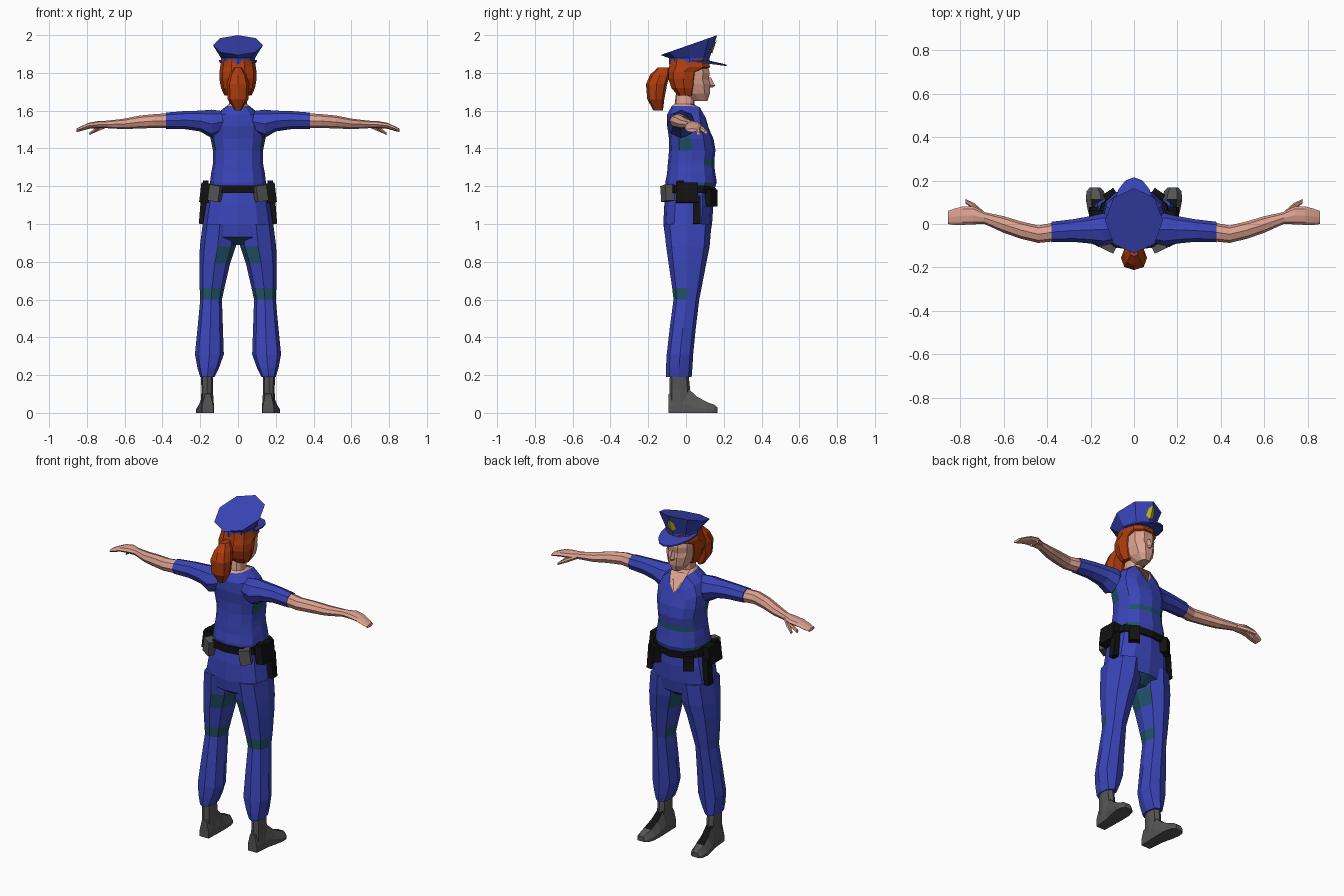
import bpy, bmesh, math
from mathutils import Vector, Matrix


def material(name, rgb):
    m = bpy.data.materials.new(name)
    m.diffuse_color = (*rgb, 1)
    return m


BLUE = material("uniform blue", (0.042, 0.06, 0.48))
TEAL = material("dark teal patch", (0.016, 0.085, 0.14))
SKIN = material("skin", (0.72, 0.36, 0.28))
HAIR = material("red hair", (0.42, 0.045, 0.004))
GREY = material("boot grey", (0.09, 0.09, 0.09))
BLACK = material("belt black", (0.006, 0.006, 0.006))
GOLD = material("badge gold", (0.62, 0.52, 0.01))


def finish(name, bm, mats, mirror=False, paint=None):
    """Turn a bmesh into an object; paint(centre, normal) picks the material."""
    bmesh.ops.recalc_face_normals(bm, faces=bm.faces)
    bm.normal_update()
    if paint:
        for f in bm.faces:
            f.material_index = int(paint(f.calc_center_median(), f.normal))
    me = bpy.data.meshes.new(name)
    bm.to_mesh(me)
    bm.free()
    for m in mats:
        me.materials.append(m)
    ob = bpy.data.objects.new(name, me)
    bpy.context.collection.objects.link(ob)
    if mirror:
        mod = ob.modifiers.new("mirror", 'MIRROR')
        mod.use_mirror_merge = False
    return ob


def loft(name, rings, mats, mirror=False, paint=None, caps=True):
    bm = bmesh.new()
    vs = [[bm.verts.new(p) for p in r] for r in rings]
    n = len(vs[0])
    for a, b in zip(vs, vs[1:]):
        for i in range(n):
            j = (i + 1) % n
            bm.faces.new((a[i], a[j], b[j], b[i]))
    if caps:
        bm.faces.new(vs[0])
        bm.faces.new(vs[-1])
    return finish(name, bm, mats, mirror, paint)


def power(v, p):
    return math.copysign(abs(v) ** p, v) if abs(v) > 1e-6 else 0.0


def zring(z, y0, y1, rx, cx=0, n=12, p=0.85, dip=0, tilt=0):
    """Horizontal section from y0 to y1; dip lowers its front, tilt slopes it."""
    pts, cy, ry = [], (y0 + y1) / 2, (y1 - y0) / 2
    for i in range(n):
        a = 2 * math.pi * i / n
        s, c = math.sin(a), math.cos(a)
        y = ry * power(s, p)
        pts.append(Vector((cx + rx * power(c, p), cy + y,
                           z - dip * max(0, s) ** 4 + tilt * y)))
    return pts


def xring(x, cy, cz, ry, rz, n=8):
    return [Vector((x, cy + ry * math.cos(2 * math.pi * i / n),
                    cz + rz * math.sin(2 * math.pi * i / n))) for i in range(n)]


def box(name, loc, size, mat, turn=0, lean=0, mirror=True):
    bm = bmesh.new()
    bmesh.ops.create_cube(bm, size=1)
    m = (Matrix.Translation(loc) @ Matrix.Rotation(turn, 4, 'Z')
         @ Matrix.Rotation(lean, 4, 'Y') @ Matrix.Diagonal((*size, 1)))
    bm.transform(m)
    return finish(name, bm, [mat], mirror)


# Shirt, with a V neckline
neckline = zring(1.625, -0.075, 0.115, 0.06, dip=0.11)
loft("shirt", [
    zring(1.16, -0.105, 0.143, 0.155), zring(1.22, -0.11, 0.163, 0.148),
    zring(1.27, -0.10, 0.155, 0.142), zring(1.31, -0.097, 0.15, 0.134),
    zring(1.34, -0.094, 0.15, 0.132), zring(1.39, -0.09, 0.156, 0.133),
    zring(1.45, -0.09, 0.146, 0.145), zring(1.52, -0.10, 0.132, 0.145, dip=0.04),
    zring(1.58, -0.10, 0.12, 0.118, dip=0.07), neckline],
    [BLUE, TEAL],
    paint=lambda c, n: (1.39 < c.z < 1.5 and abs(n.x) > 0.8 and c.y < 0.03)
    or (1.31 < c.z < 1.34 and n.y > 0.4 and abs(c.x) > 0.03)
    or (c.z < 1.22 and abs(n.x) > 0.6 and c.y > 0))

# Neck and open collar skin
loft("neck", [neckline, zring(1.635, -0.06, 0.045, 0.047),
              zring(1.72, -0.05, 0.05, 0.045)], [SKIN])

# Trousers: seat and legs
loft("trouser_seat", [
    zring(1.20, -0.10, 0.14, 0.15), zring(1.10, -0.115, 0.145, 0.17),
    zring(1.00, -0.12, 0.138, 0.186), zring(0.93, -0.11, 0.125, 0.19),
    zring(0.89, -0.05, 0.07, 0.12)],
    [BLUE, TEAL], paint=lambda c, n: n.z < -0.6)


def leg_ring(z, x0, x1, y0, y1):
    return zring(z, y0, y1, (x1 - x0) / 2, (x0 + x1) / 2, n=8)


loft("trouser_leg", [
    leg_ring(1.0, 0.005, 0.187, -0.118, 0.135), leg_ring(0.88, 0.012, 0.202, -0.105, 0.125),
    leg_ring(0.79, 0.042, 0.205, -0.092, 0.107), leg_ring(0.66, 0.072, 0.203, -0.073, 0.082),
    leg_ring(0.60, 0.085, 0.2, -0.066, 0.07), leg_ring(0.45, 0.08, 0.214, -0.086, 0.052),
    leg_ring(0.31, 0.075, 0.228, -0.102, 0.038), leg_ring(0.24, 0.10, 0.215, -0.106, 0.034),
    leg_ring(0.19, 0.125, 0.2, -0.106, 0.03)],
    [BLUE, TEAL], mirror=True,
    paint=lambda c, n: (0.6 < c.z < 0.66 and (n.y < 0 or n.x < -0.5))
    or (0.79 < c.z < 0.88 and n.x < -0.3 and n.y < 0.3))

# Boots: shaft and foot with black lacing
loft("boot_shaft", [
    zring(0.22, -0.085, 0.012, 0.031, 0.165, n=8), zring(0.12, -0.088, 0.022, 0.031, 0.163, n=8),
    zring(0.03, -0.09, 0.035, 0.034, 0.163, n=8)],
    [GREY, BLACK], mirror=True, paint=lambda c, n: n.y > 0.7 and c.z < 0.13)


def foot_ring(y, cx, w, h):
    prof = [(-w, 0), (w, 0), (w, 0.35 * h), (0.5 * w, h), (-0.5 * w, h), (-w, 0.35 * h)]
    return [Vector((cx + x, y, z)) for x, z in prof]


loft("boot_foot", [
    foot_ring(-0.093, 0.160, 0.03, 0.10), foot_ring(0.01, 0.163, 0.036, 0.13),
    foot_ring(0.06, 0.169, 0.043, 0.085), foot_ring(0.115, 0.175, 0.047, 0.055),
    foot_ring(0.15, 0.178, 0.04, 0.043), foot_ring(0.168, 0.18, 0.024, 0.028)],
    [GREY, BLACK], mirror=True,
    paint=lambda c, n: n.z > 0.6 and 0.02 < c.y < 0.12 and abs(c.x - 0.17) < 0.015)

# Arms: sleeve, bare forearm with hand, thumb
loft("sleeve", [
    xring(0.06, -0.03, 1.545, 0.05, 0.05), xring(0.14, -0.025, 1.53, 0.075, 0.075),
    xring(0.20, -0.027, 1.545, 0.063, 0.055), xring(0.28, -0.03, 1.55, 0.052, 0.048),
    xring(0.38, -0.037, 1.547, 0.047, 0.043)], [BLUE], mirror=True)
loft("forearm_and_hand", [
    xring(0.37, -0.037, 1.547, 0.043, 0.039), xring(0.44, -0.047, 1.545, 0.04, 0.037),
    xring(0.52, -0.028, 1.54, 0.04, 0.034), xring(0.60, -0.002, 1.53, 0.038, 0.028),
    xring(0.69, 0.028, 1.527, 0.027, 0.02), xring(0.74, 0.04, 1.526, 0.042, 0.019),
    xring(0.79, 0.038, 1.52, 0.042, 0.016), xring(0.825, 0.033, 1.507, 0.038, 0.013),
    xring(0.855, 0.03, 1.496, 0.03, 0.009)], [SKIN], mirror=True)
loft("thumb", [
    xring(0.69, 0.045, 1.523, 0.012, 0.012, 6), xring(0.735, 0.08, 1.505, 0.016, 0.013, 6),
    xring(0.775, 0.105, 1.485, 0.010, 0.009, 6)], [SKIN], mirror=True)
loft("curled_finger", [
    xring(0.73, 0.065, 1.518, 0.014, 0.012, 6),
    xring(0.785, 0.065, 1.478, 0.011, 0.009, 6)], [SKIN], mirror=True)

# Head and nose
loft("head", [
    zring(1.652, 0.03, 0.115, 0.03, n=10), zring(1.69, -0.04, 0.13, 0.06, n=10),
    zring(1.74, -0.08, 0.133, 0.076, n=10), zring(1.765, -0.085, 0.125, 0.08, n=10),
    zring(1.80, -0.088, 0.13, 0.082, n=10), zring(1.86, -0.08, 0.115, 0.078, n=10)], [SKIN])
loft("nose", [
    zring(1.775, 0.105, 0.132, 0.008, n=4, p=1), zring(1.732, 0.10, 0.154, 0.017, n=4, p=1),
    zring(1.722, 0.10, 0.14, 0.013, n=4, p=1)], [SKIN])

# Hair and ponytail
loft("hair", [
    zring(1.68, -0.045, 0.042, 0.072, n=10), zring(1.72, -0.08, 0.06, 0.09, n=10),
    zring(1.77, -0.097, 0.068, 0.099, n=10), zring(1.805, -0.097, 0.075, 0.098, n=10),
    zring(1.83, -0.095, 0.132, 0.095, n=10), zring(1.87, -0.085, 0.122, 0.086, n=10)], [HAIR])
loft("ponytail", [
    zring(1.828, -0.15, -0.085, 0.02, n=8), zring(1.79, -0.19, -0.085, 0.045, n=8),
    zring(1.74, -0.212, -0.10, 0.06, n=8), zring(1.66, -0.205, -0.115, 0.055, n=8),
    zring(1.60, -0.172, -0.122, 0.015, n=8)], [HAIR])

# Peaked cap: band with flared tilted crown, visor, badge
loft("cap", [
    zring(1.845, -0.09, 0.125, 0.09, n=8, p=1), zring(1.878, -0.09, 0.125, 0.09, n=8, p=1),
    zring(1.947, -0.135, 0.165, 0.133, n=8, p=1, tilt=0.35)], [BLUE])
visor = []
for i in range(9):
    a = math.pi * i / 8
    c, s = math.cos(a), math.sin(a)
    inner, outer = (0.08 * c, 0.03 + 0.08 * s), (0.1 * c, 0.03 + 0.185 * s)
    zi, zo = 1.868, 1.868 - 0.024 * s
    visor.append([Vector((*inner, zi)), Vector((*outer, zo)),
                  Vector((*outer, zo - 0.008)), Vector((*inner, zi - 0.008))])
loft("cap_visor", visor, [BLUE])

bm = bmesh.new()
spine = [bm.verts.new((0, 0.131 + 0.33 * (z - 1.878), z)) for z in (1.9, 1.92, 1.95, 1.975)]
for side in (1, -1):
    edge = [bm.verts.new((side * w, 0.131 + 0.33 * (z - 1.878) - 0.4 * w, z))
            for w, z in ((0.026, 1.915), (0.02, 1.955))]
    bm.faces.new((spine[0], edge[0], spine[1]))
    bm.faces.new((spine[1], edge[0], edge[1], spine[2]))
    bm.faces.new((spine[2], edge[1], spine[3]))
finish("cap_badge", bm, [GOLD])

# Duty belt and its pouches
loft("belt", [zring(1.165, -0.122, 0.155, 0.172, dip=0.015),
              zring(1.205, -0.122, 0.158, 0.166, dip=0.015)], [BLACK])
box("back_pouch", (0.118, -0.098, 1.163), (0.062, 0.05, 0.085), GREY, turn=0.45, lean=-0.15)
box("side_holster", (0.175, 0.005, 1.165), (0.05, 0.115, 0.105), BLACK, lean=-0.12)
box("holster_grip", (0.17, -0.03, 1.205), (0.03, 0.04, 0.05), BLACK)
box("holster_barrel", (0.185, 0.057, 1.075), (0.033, 0.042, 0.15), BLACK, lean=-0.08)
box("front_pouch", (0.105, 0.127, 1.138), (0.06, 0.055, 0.09), BLACK, turn=-0.6)
